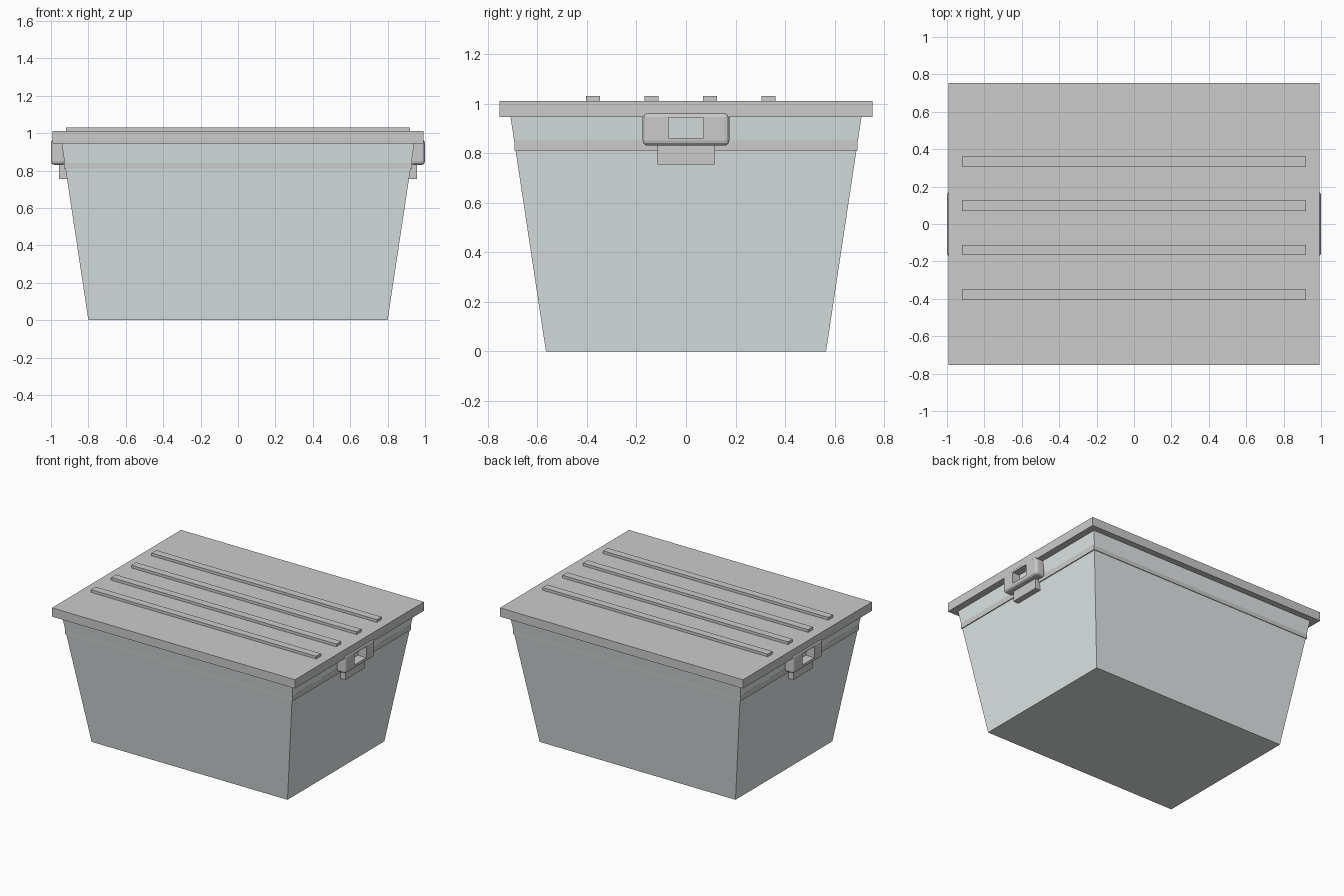
import bpy, bmesh

if "Cube" in bpy.data.objects:
    bpy.data.objects.remove(bpy.data.objects["Cube"])


def prism(name, z0, z1, half0, half1, centre=(0, 0), material=None):
    """Box or tapered box with given half sizes at bottom and top."""
    bm = bmesh.new()
    rings = []
    for z, (hx, hy) in ((z0, half0), (z1, half1)):
        rings.append([bm.verts.new((centre[0] + sx * hx, centre[1] + sy * hy, z))
                      for sx, sy in ((-1, -1), (1, -1), (1, 1), (-1, 1))])
    low, top = rings
    bm.faces.new(low[::-1])
    bm.faces.new(top)
    for i in range(4):
        j = (i + 1) % 4
        bm.faces.new((low[i], low[j], top[j], top[i]))
    mesh = bpy.data.meshes.new(name)
    bm.to_mesh(mesh)
    bm.free()
    obj = bpy.data.objects.new(name, mesh)
    bpy.context.collection.objects.link(obj)
    if material:
        mesh.materials.append(material)
    return obj


def box(name, x, y, z, **kw):
    """Box from (min, max) ranges."""
    half = ((x[1] - x[0]) / 2, (y[1] - y[0]) / 2)
    return prism(name, z[0], z[1], half, half, (sum(x) / 2, sum(y) / 2), **kw)


tub_grey = bpy.data.materials.new("tub_grey")
tub_grey.diffuse_color = (0.75, 0.80, 0.80, 1)
tub_grey.use_nodes = True
tub_grey.node_tree.nodes["Principled BSDF"].inputs["Base Color"].default_value = tub_grey.diffuse_color

# Tapered tub, reinforcing band and lid
prism("tub", 0, 0.96, (0.80, 0.565), (0.945, 0.71), material=tub_grey)
box("rim_band", (-0.929, 0.929), (-0.692, 0.692), (0.81, 0.85))
box("lid", (-0.993, 0.993), (-0.753, 0.753), (0.945, 1.01))

# Raised ribs on the lid
for i in range(4):
    y = -0.375 + i * 0.236
    box(f"lid_rib_{i + 1}", (-0.92, 0.92), (y - 0.0275, y + 0.0275), (1.0, 1.03))

# Latches with a window, and the catch block below each
for side, s in (("left", -1), ("right", 1)):
    latch = box(f"latch_{side}", sorted((s * 0.92, s * 1.0)), (-0.175, 0.175), (0.83, 0.965))
    cutter = box("latch_window", sorted((s * 0.85, s * 1.1)), (-0.07, 0.07), (0.86, 0.943))
    cutter.hide_render = True
    bevel = latch.modifiers.new("rounded_edges", 'BEVEL')
    bevel.width, bevel.segments = 0.02, 3
    window = latch.modifiers.new("window", 'BOOLEAN')
    window.object, window.operation, window.solver = cutter, 'DIFFERENCE', 'EXACT'
    bpy.context.view_layer.objects.active = latch
    for mod in ("rounded_edges", "window"):
        bpy.ops.object.modifier_apply(modifier=mod)
    bpy.data.objects.remove(cutter)
    box(f"catch_{side}", sorted((s * 0.88, s * 0.957)), (-0.115, 0.115), (0.755, 0.845))
